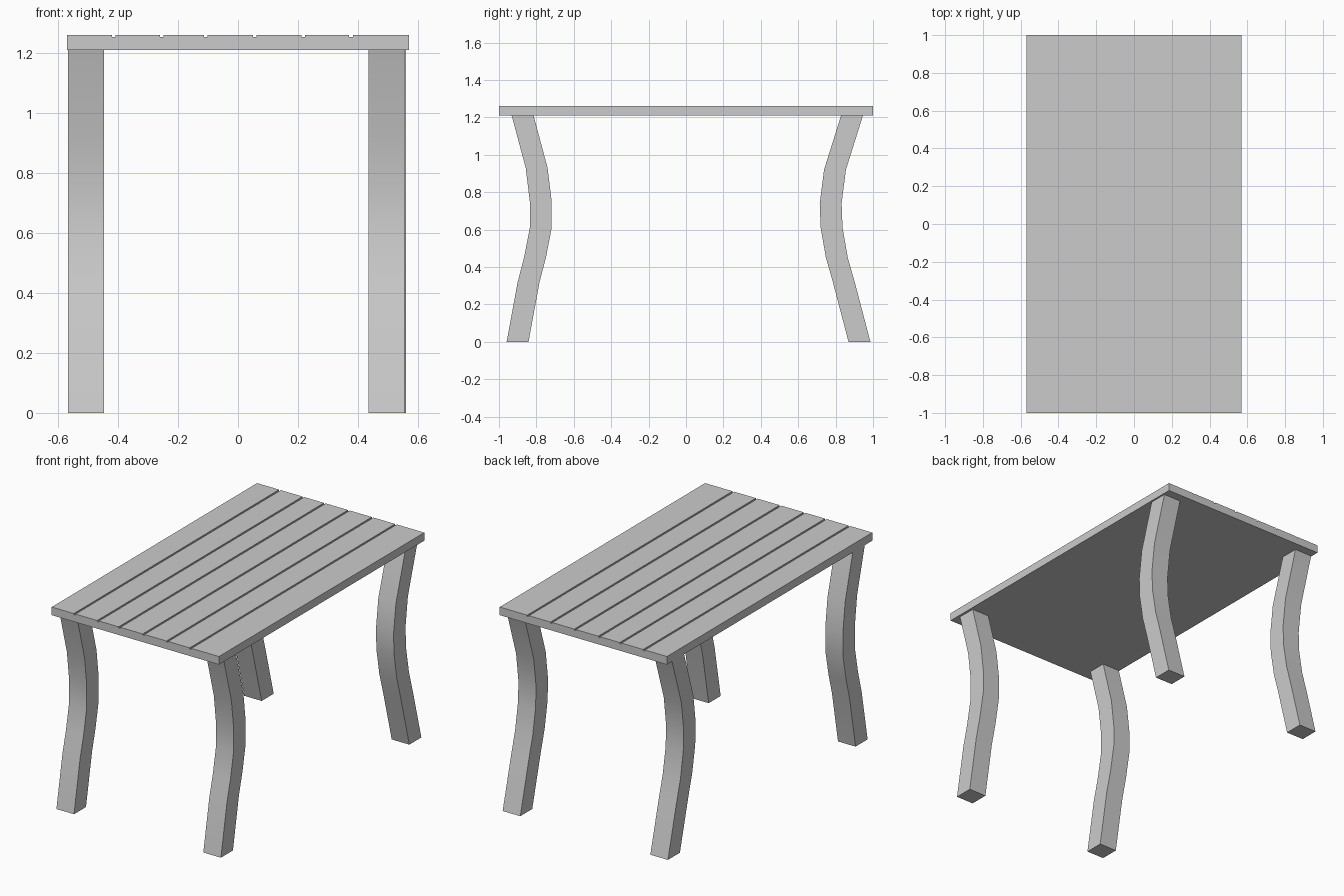
import bpy

if "Cube" in bpy.data.objects:
    bpy.data.objects.remove(bpy.data.objects["Cube"])


def extrude_profile(name, points, axis, start, end):
    """Closed 2D outline (u, z) extruded along the x or y axis."""
    def place(u, z, d):
        return (d, u, z) if axis == 'x' else (u, d, z)
    n = len(points)
    verts = [place(u, z, d) for d in (start, end) for u, z in points]
    faces = [list(range(n)), list(range(2 * n - 1, n - 1, -1))]
    faces += [(i, i + n, (i + 1) % n + n, (i + 1) % n) for i in range(n)]
    if axis == 'y':
        faces = [list(f) for f in faces]
    else:
        faces = [list(reversed(f)) for f in faces]
    mesh = bpy.data.meshes.new(name)
    mesh.from_pydata(verts, [], faces)
    mesh.update()
    obj = bpy.data.objects.new(name, mesh)
    bpy.context.collection.objects.link(obj)
    return obj


def smooth(obj):
    bpy.ops.object.select_all(action='DESELECT')
    obj.select_set(True)
    bpy.context.view_layer.objects.active = obj
    bpy.ops.object.shade_smooth_by_angle(angle=0.52)


# Table top: slab with six plank grooves along its length
W, BOTTOM, TOP = 0.57, 1.21, 1.26
GROOVE_HALF, GROOVE_DEPTH = 0.006, 0.007
outline = [(-W, BOTTOM), (W, BOTTOM), (W, TOP)]
for x in (0.377, 0.218, 0.056, -0.108, -0.254, -0.414):
    outline += [(x + GROOVE_HALF, TOP), (x + GROOVE_HALF, TOP - GROOVE_DEPTH),
                (x - GROOVE_HALF, TOP - GROOVE_DEPTH), (x - GROOVE_HALF, TOP)]
outline.append((-W, TOP))
extrude_profile("table_top", outline, 'y', -1.0, 1.0)

# Curved legs: inner edge (y, z) from floor to top, and constant thickness outward
THICK = 0.117
front_edge = [(-0.842, 0), (-0.783, 0.32), (-0.749, 0.45), (-0.718, 0.61),
              (-0.718, 0.75), (-0.74, 0.93), (-0.815, 1.21)]
back_edge = [(0.869, 0), (0.785, 0.32), (0.748, 0.45), (0.720, 0.61),
             (0.715, 0.74), (0.738, 0.92), (0.829, 1.21)]


def leg(name, edge, side, x0, x1):
    outer = [(y + side * THICK, z) for y, z in edge]
    loop = edge + outer[::-1]
    if side > 0:
        loop = loop[::-1]
    smooth(extrude_profile(name, loop, 'x', x0, x1))


leg("front_left_leg", front_edge, -1, -0.567, -0.447)
leg("front_right_leg", front_edge, -1, 0.435, 0.555)
leg("back_left_leg", back_edge, 1, -0.567, -0.447)
leg("back_right_leg", back_edge, 1, 0.44, 0.56)

# Keep all face normals pointing outward
import bmesh
for obj in bpy.context.collection.objects:
    bm = bmesh.new()
    bm.from_mesh(obj.data)
    bmesh.ops.recalc_face_normals(bm, faces=bm.faces)
    bm.to_mesh(obj.data)
    bm.free()
